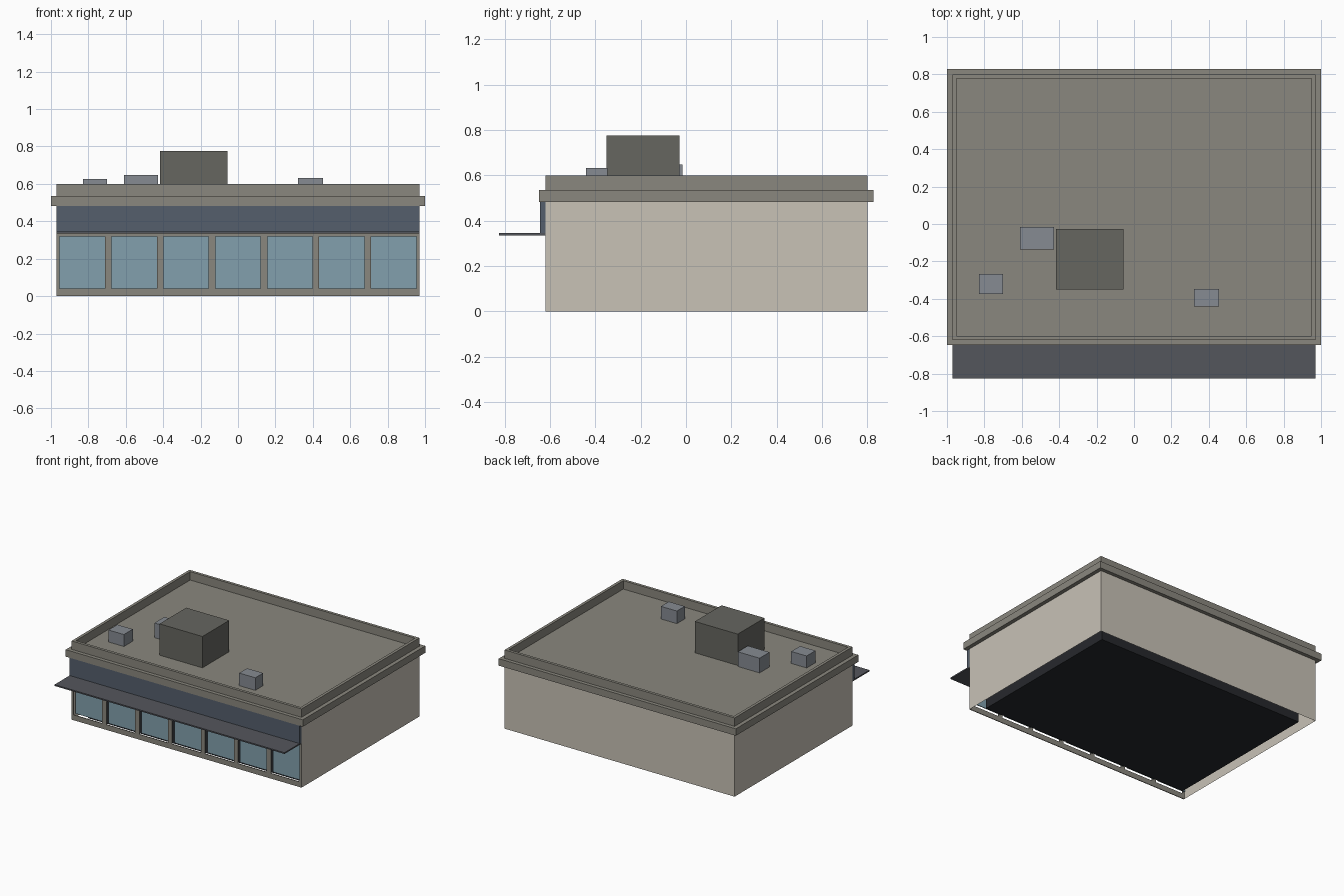
import bpy, bmesh

if "Cube" in bpy.data.objects:
    bpy.data.objects.remove(bpy.data.objects["Cube"])

def mat(name, hexcol):
    m = bpy.data.materials.new(name)
    rgb = [int(hexcol[i:i + 2], 16) / 255 for i in (0, 2, 4)]
    m.diffuse_color = [((c + 0.055) / 1.055) ** 2.4 for c in rgb] + [1]
    m.use_nodes = True
    m.node_tree.nodes["Principled BSDF"].inputs["Base Color"].default_value = m.diffuse_color
    return m

WALL = mat("beige_wall", "C8C2B6")
TRIM = mat("grey_trim", "8A877E")
GLASS = mat("blue_glass", "82A0AE")
FASCIA = mat("slate_fascia", "555F6C")
CANOPY = mat("dark_canopy", "54565C")
PLANT = mat("plant_grey", "666660")
VENT = mat("vent_grey", "868B92")
DARK = mat("interior_dark", "26282C")

def finish(name, bm, material):
    me = bpy.data.meshes.new(name)
    bm.to_mesh(me)
    bm.free()
    me.materials.append(material)
    ob = bpy.data.objects.new(name, me)
    bpy.context.collection.objects.link(ob)
    return ob

def add_box(bm, x, y, z):
    v = [bm.verts.new((a, b, c)) for a in x for b in y for c in z]
    for f in ((0, 1, 3, 2), (4, 6, 7, 5), (0, 4, 5, 1),
              (2, 3, 7, 6), (0, 2, 6, 4), (1, 5, 7, 3)):
        bm.faces.new([v[i] for i in f])

def boxes(name, material, *specs):
    bm = bmesh.new()
    for s in specs:
        add_box(bm, *s)
    bmesh.ops.recalc_face_normals(bm, faces=bm.faces[:])
    return finish(name, bm, material)

W, F, B = 0.97, -0.62, 0.80      # half width, front y, back y

# side and back walls: one thin shell, open at the front and underneath
bm = bmesh.new()
path = [(W, F), (W, B), (-W, B), (-W, F)]
low = [bm.verts.new((x, y, 0)) for x, y in path]
high = [bm.verts.new((x, y, 0.485)) for x, y in path]
for i in range(3):
    bm.faces.new((low[i], low[i + 1], high[i + 1], high[i]))
finish("side_and_back_walls", bm, WALL)

# shopfront frame: bottom rail, top rail and mullions around seven openings
PITCH, HALF = 0.2777, 0.121
centres = [(i - 3) * PITCH for i in range(7)]
edges = [-W] + [c + s * HALF for c in centres for s in (-1, 1)] + [W]
fy = (F, F + 0.006)
frame = [((-W, W), fy, (0, 0.04)), ((-W, W), fy, (0.32, 0.485))]
frame += [((edges[i], edges[i + 1]), fy, (0.04, 0.32)) for i in range(0, 16, 2)]
boxes("shopfront_frame", TRIM, *frame)

# recessed window panes
for i, c in enumerate(centres):
    boxes(f"window_pane_{i + 1}", GLASS,
          ((c - HALF, c + HALF), (-0.594, -0.588), (0.04, 0.32)))

# dark interior core seen from below
boxes("interior_core", DARK, ((-0.89, 0.89), (-0.535, 0.715), (0, 0.48)))

# fascia band and entrance canopy
boxes("fascia_band", FASCIA, ((-W, W), (-0.643, F), (0.345, 0.485)))
boxes("front_canopy", CANOPY, ((-W, W), (-0.825, F), (0.335, 0.345)))

# cornice with the roof deck on top
boxes("cornice_and_roof", TRIM, ((-1, 1), (-0.648, 0.828), (0.483, 0.536)))

# parapet ring
T = 0.022
pz = (0.536, 0.6)
boxes("parapet", TRIM,
      ((-W, W), (F, F + T), pz), ((-W, W), (B - T, B), pz),
      ((-W, -W + T), (F + T, B - T), pz), ((W - T, W), (F + T, B - T), pz))

# rooftop plant room and vents
boxes("roof_plant_box", PLANT, ((-0.417, -0.055), (-0.35, -0.028), (0.536, 0.775)))
vents = [((-0.83, -0.70), (-0.375, -0.268), 0.627),
         ((-0.61, -0.427), (-0.135, -0.015), 0.648),
         ((0.32, 0.455), (-0.442, -0.347), 0.632)]
for i, (x, y, top) in enumerate(vents):
    boxes(f"roof_vent_{i + 1}", VENT, (x, y, (0.536, top)))
